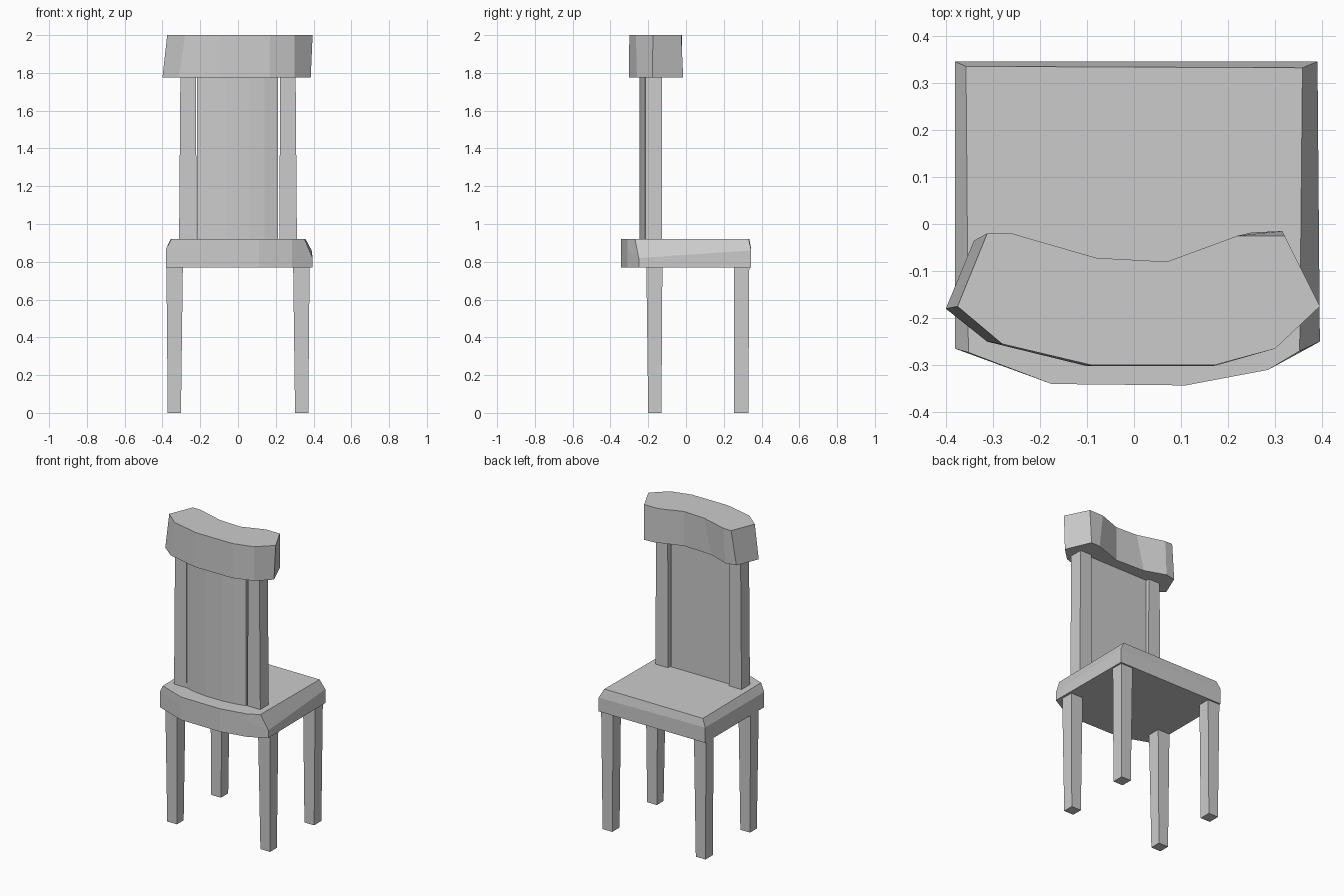
import bpy, bmesh

if "Cube" in bpy.data.objects:
    bpy.data.objects.remove(bpy.data.objects["Cube"])


def loft(name, layers):
    """Solid from stacked outlines: each layer is (z, [(x, y), ...])."""
    bm = bmesh.new()
    rings = [[bm.verts.new((x, y, z)) for x, y in pts] for z, pts in layers]
    n = len(rings[0])
    for a, b in zip(rings, rings[1:]):
        for i in range(n):
            j = (i + 1) % n
            bm.faces.new((a[i], a[j], b[j], b[i]))
    bm.faces.new(rings[0])
    bm.faces.new(rings[-1])
    bmesh.ops.recalc_face_normals(bm, faces=bm.faces)
    mesh = bpy.data.meshes.new(name)
    bm.to_mesh(mesh)
    bm.free()
    obj = bpy.data.objects.new(name, mesh)
    bpy.context.collection.objects.link(obj)
    return obj


def rect(x0, x1, y0, y1):
    return [(x0, y0), (x1, y0), (x1, y1), (x0, y1)]


# Seat: bowed front edge, bevelled upper rim
front = [(-0.175, -0.34), (0.11, -0.343), (0.285, -0.31)]
lower = [(-0.38, -0.265)] + front + [(0.395, -0.25), (0.39, 0.345), (-0.38, 0.345)]
upper = [(-0.352, -0.273)] + front + [(0.352, -0.27), (0.358, 0.332), (-0.357, 0.335)]
# right side starts its bevel lower than the left, so the middle ring is tilted
seat = loft("seat", [(0.77, lower), (0.87, lower), (0.92, upper)])
for v in seat.data.vertices:
    if abs(v.co.z - 0.87) < 0.001 and v.co.x > 0.38:
        v.co.z = 0.82 if v.co.y < 0 else 0.86

# Legs, slightly tapered towards the floor
for side, s in (("left", -1), ("right", 1)):
    for row, y0, y1, grow in (("front", -0.20, -0.13, -0.01), ("rear", 0.255, 0.33, 0.0)):
        foot = rect(s * 0.302, s * 0.372, y0, y1)
        top = rect(s * 0.292, s * 0.379, y0 + grow, y1 + 0.005)
        loft(f"{side}_{row}_leg", [(0, foot), (0.78, top)])

# Back posts
for side, s in (("left", -1), ("right", 1)):
    loft(f"{side}_back_post", [(0.91, rect(s * 0.22, s * 0.312, -0.215, -0.128)),
                               (1.79, rect(s * 0.222, s * 0.305, -0.215, -0.128))])

# Curved back panel between the posts
panel = [(-0.218, -0.215), (-0.15, -0.234), (-0.06, -0.245), (0.06, -0.245),
         (0.14, -0.236), (0.212, -0.218), (0.212, -0.15), (-0.218, -0.15)]
loft("back_panel", [(0.91, panel), (1.79, panel)])

# Curved top rail
rail_top = [(-0.375, -0.175), (-0.28, -0.255), (-0.09, -0.30), (0.17, -0.30),
            (0.30, -0.265), (0.395, -0.175), (0.32, -0.025), (0.22, -0.025),
            (0.07, -0.08), (-0.08, -0.072), (-0.26, -0.02), (-0.312, -0.02)]
rail_bottom = [(-0.40, -0.18), (-0.312, -0.25), (-0.10, -0.302), (0.17, -0.302),
               (0.30, -0.26), (0.385, -0.178), (0.315, -0.015), (0.25, -0.018),
               (0.07, -0.08), (-0.135, -0.07), (-0.27, -0.022), (-0.34, -0.035)]
loft("top_rail", [(1.775, rail_bottom), (2.0, rail_top)])
